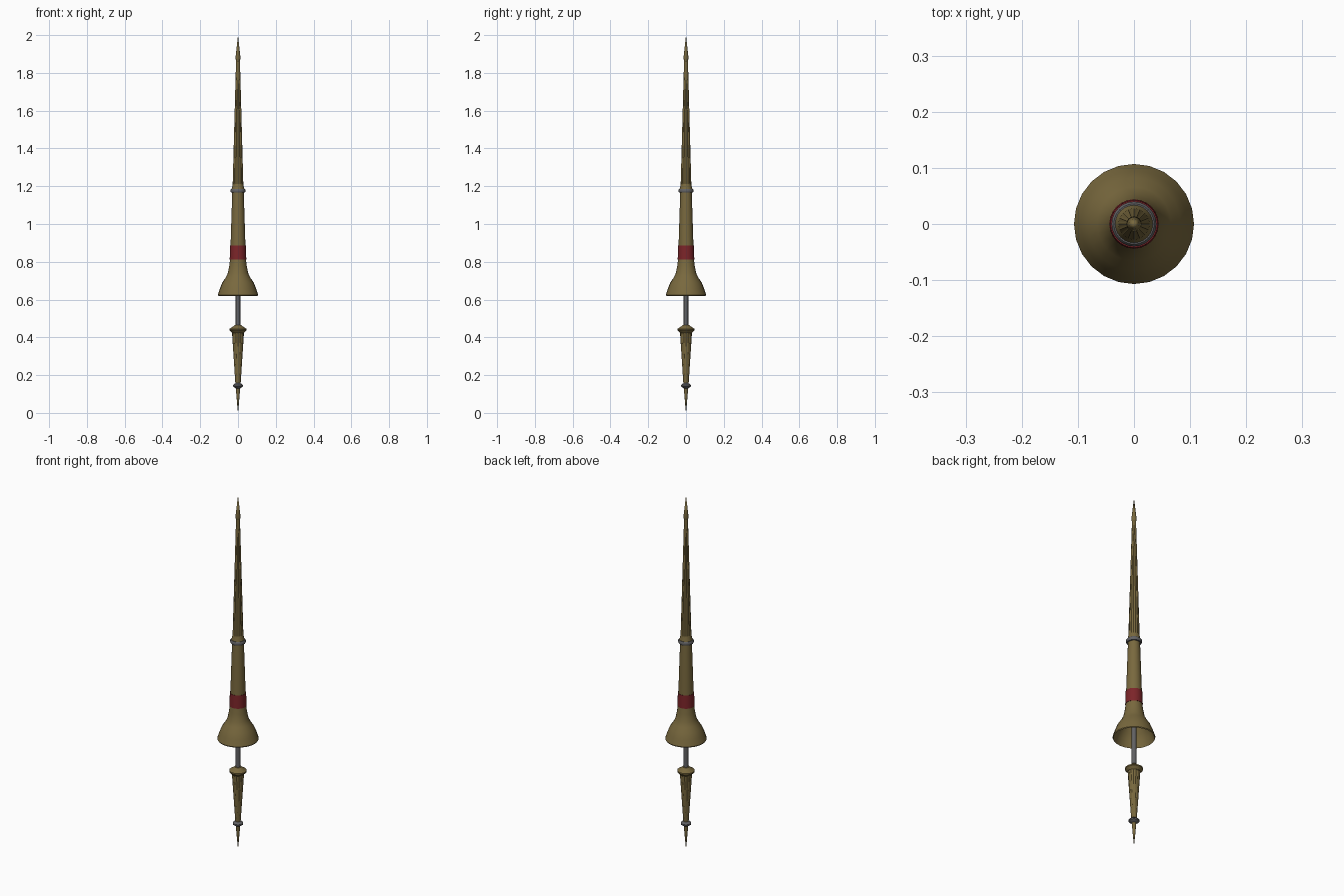
import bpy, bmesh, math

if "Cube" in bpy.data.objects:
    bpy.data.objects.remove(bpy.data.objects["Cube"])


def material(name, rgb):
    m = bpy.data.materials.new(name)
    m.diffuse_color = (*rgb, 1)
    m.use_nodes = True
    m.node_tree.nodes["Principled BSDF"].inputs["Base Color"].default_value = m.diffuse_color
    return m


gold = material("old_gold", (0.19, 0.14, 0.048))
red = material("dark_red", (0.20, 0.018, 0.022))
grey = material("steel_grey", (0.12, 0.12, 0.125))


def lathe(name, profile, mat, sides=24, flute=0.0, angle=40):
    """Turn (radius, z) points about the z axis; flute pinches every other vertex."""
    bm = bmesh.new()
    rings = []
    for r, z in profile:
        if r == 0:
            rings.append([bm.verts.new((0, 0, z))] * sides)
            continue
        ring = []
        for i in range(sides):
            a = 2 * math.pi * i / sides
            q = r * (1 - flute * (i % 2))
            ring.append(bm.verts.new((q * math.cos(a), q * math.sin(a), z)))
        rings.append(ring)
    for a, b in zip(rings, rings[1:]):
        for i in range(sides):
            j = (i + 1) % sides
            bm.faces.new(list(dict.fromkeys((a[i], a[j], b[j], b[i]))))
    bmesh.ops.recalc_face_normals(bm, faces=bm.faces)
    me = bpy.data.meshes.new(name)
    bm.to_mesh(me)
    bm.free()
    me.materials.append(mat)
    ob = bpy.data.objects.new(name, me)
    bpy.context.collection.objects.link(ob)
    bpy.ops.object.select_all(action='DESELECT')
    ob.select_set(True)
    bpy.context.view_layer.objects.active = ob
    bpy.ops.object.shade_smooth_by_angle(angle=math.radians(angle))
    return ob


# Butt spike and its collar
lathe("butt_spike", [(0, 0), (0.005, 0.05), (0.012, 0.135)], gold, 12)
lathe("butt_collar", [(0, 0.127), (0.012, 0.13), (0.027, 0.14), (0.027, 0.147),
                      (0.014, 0.157), (0, 0.158)], grey)

# Tapered counterweight with flared cap
lathe("counterweight", [(0, 0.15), (0.014, 0.155), (0.032, 0.43)], gold, 32, 0.05)
lathe("counterweight_cap", [(0, 0.422), (0.032, 0.424), (0.045, 0.438), (0.045, 0.445),
                            (0.025, 0.458), (0.018, 0.465), (0, 0.466)], gold)

# Grip rod running up into the guard
lathe("grip_rod", [(0, 0.45), (0.012, 0.45), (0.012, 0.83), (0, 0.83)], grey, 16)

# Bell-shaped hand guard, a hollow shell
lathe("hand_guard", [(0.041, 0.82), (0.046, 0.78), (0.054, 0.74), (0.066, 0.715),
                     (0.083, 0.69), (0.095, 0.66), (0.107, 0.625), (0.104, 0.62),
                     (0.090, 0.66), (0.077, 0.688), (0.060, 0.71), (0.046, 0.74),
                     (0.036, 0.78), (0, 0.80)], gold)

# Red band, lower shaft
lathe("red_band", [(0.038, 0.812), (0.044, 0.812), (0.042, 0.885), (0.036, 0.885)], red)
lathe("lower_shaft", [(0.041, 0.81), (0.039, 0.90), (0.030, 1.18)], gold)

# Steel collar with gold shoulder
lathe("shaft_collar", [(0.029, 1.166), (0.037, 1.166), (0.040, 1.171), (0.040, 1.181),
                       (0.036, 1.186), (0.028, 1.186)], grey)
lathe("shaft_shoulder", [(0.034, 1.184), (0.030, 1.20), (0.027, 1.215)], gold)

# Fluted upper shaft and lance point
lathe("upper_shaft", [(0.029, 1.18), (0.010, 1.875)], gold, 32, 0.07)
lathe("lance_point", [(0, 1.863), (0.010, 1.865), (0.0135, 1.878), (0.010, 1.91),
                      (0, 2.0)], gold, 16)
